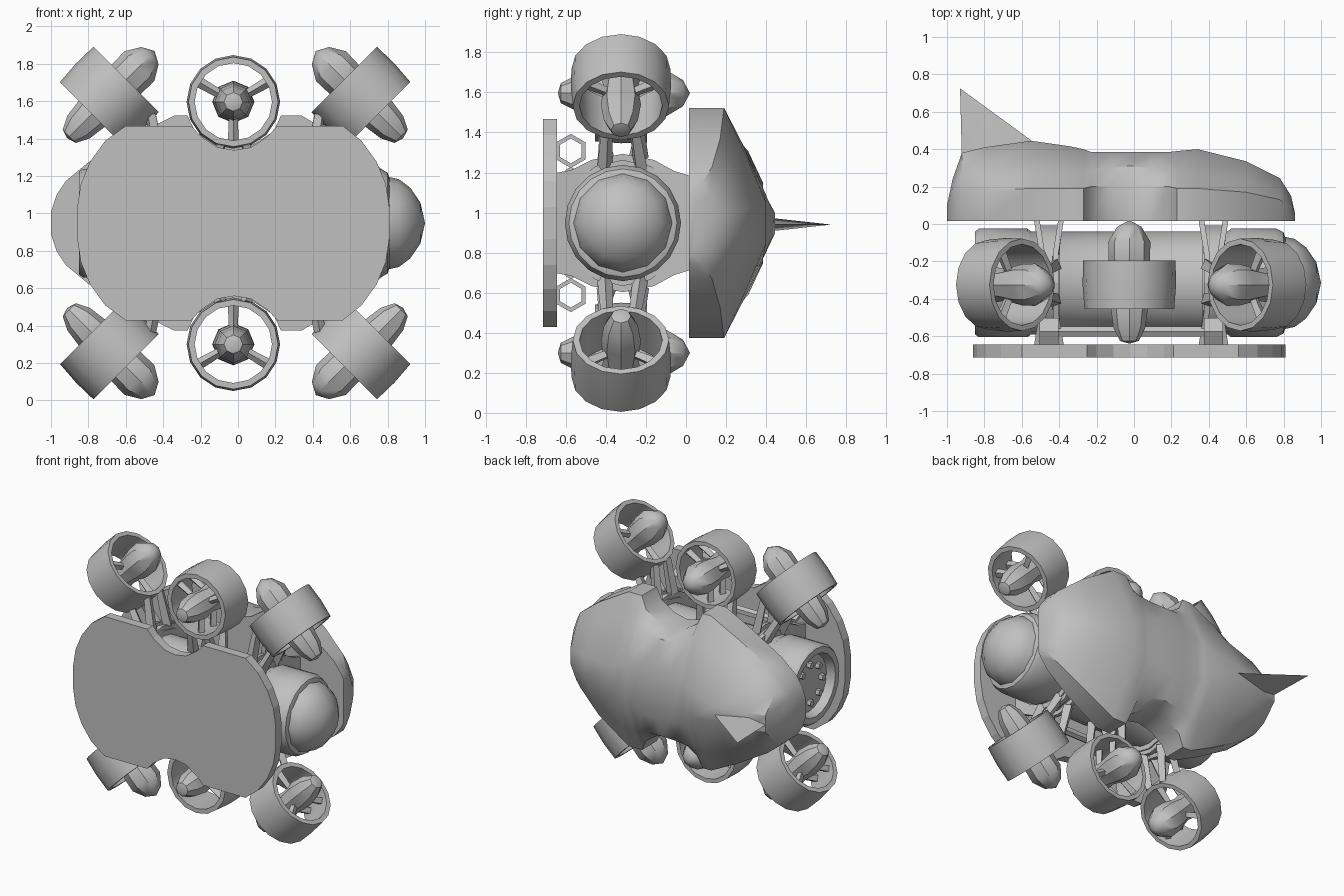
import bpy, bmesh, math
from mathutils import Vector

if "Cube" in bpy.data.objects:
    bpy.data.objects.remove(bpy.data.objects["Cube"])

grey = bpy.data.materials.new("hull grey")
grey.use_nodes = True
grey.diffuse_color = (0.53, 0.53, 0.53, 1)
grey.node_tree.nodes["Principled BSDF"].inputs["Base Color"].default_value = (0.53, 0.53, 0.53, 1)

CX, CY, CZ = -0.015, -0.315, 0.948   # centre of the pressure hull


def make(name, verts, faces, smooth=30):
    me = bpy.data.meshes.new(name)
    me.from_pydata([tuple(v) for v in verts], [], faces)
    bm = bmesh.new()
    bm.from_mesh(me)
    bmesh.ops.remove_doubles(bm, verts=bm.verts, dist=0.0005)
    bmesh.ops.recalc_face_normals(bm, faces=bm.faces)
    bm.to_mesh(me)
    bm.free()
    me.materials.append(grey)
    ob = bpy.data.objects.new(name, me)
    bpy.context.collection.objects.link(ob)
    bpy.ops.object.select_all(action="DESELECT")
    ob.select_set(True)
    bpy.context.view_layer.objects.active = ob
    bpy.ops.object.shade_smooth_by_angle(angle=math.radians(smooth))
    return ob


def loft(name, rings, smooth=30, wrap=False):
    """Skin closed rings of equal length, capped unless wrapped round."""
    n, m = len(rings[0]), len(rings)
    faces = []
    for i in range(m if wrap else m - 1):
        a, b = i * n, (i + 1) % m * n
        faces += [(a + j, a + (j + 1) % n, b + (j + 1) % n, b + j) for j in range(n)]
    if not wrap:
        faces += [tuple(range(n)), tuple(range((m - 1) * n, m * n))]
    return make(name, [v for r in rings for v in r], faces, smooth)


def lathe(name, profile, origin, axis, seg=14, wrap=False, smooth=40):
    """Turn (radius, distance) points about an axis."""
    q = Vector((0, 0, 1)).rotation_difference(Vector(axis).normalized())
    rings = []
    for r, t in profile:
        r = max(r, 0.0001)
        rings.append([Vector(origin) + q @ Vector((r * math.cos(k * math.tau / seg),
                      r * math.sin(k * math.tau / seg), t)) for k in range(seg)])
    return loft(name, rings, smooth, wrap)


def beam(name, a, b, r, r2=None, seg=4):
    d = Vector(b) - Vector(a)
    return lathe(name, [(r, 0), (r2 or r, d.length)], a, d, seg)


# Front plate: rounded ends, a notch above and below for the centre thrusters
half = [(-0.86, 0.08), (-0.84, 0.21), (-0.79, 0.33), (-0.71, 0.44), (-0.6, 0.52),
        (-0.25, 0.52), (-0.2, 0.465), (-0.11, 0.405), (-0.02, 0.39), (0.07, 0.405),
        (0.16, 0.465), (0.21, 0.52),
        (0.56, 0.52), (0.66, 0.44), (0.74, 0.33), (0.79, 0.21), (0.81, 0.08)]
outline = half + [(x, -z) for x, z in reversed(half)]
loft("front_plate", [[(x, y, CZ + z) for x, z in outline] for y in (-0.645, -0.713)], 5)

# Rear buoyancy shell: x, half height, shoulder y, mid (z, y), ridge (z, y)
stations = [
    (-1.00, 0.06, 0.06, 0.05, 0.08, 0.03, 0.10),
    (-0.97, 0.15, 0.14, 0.12, 0.19, 0.05, 0.24),
    (-0.92, 0.225, 0.17, 0.18, 0.27, 0.06, 0.38),
    (-0.80, 0.325, 0.18, 0.24, 0.29, 0.06, 0.41),
    (-0.55, 0.47, 0.19, 0.33, 0.29, 0.05, 0.445),
    (-0.34, 0.575, 0.19, 0.40, 0.28, 0.10, 0.415),
    (-0.27, 0.575, 0.19, 0.40, 0.28, 0.14, 0.40),
    (-0.23, 0.49, 0.20, 0.39, 0.285, 0.17, 0.385),
    (-0.13, 0.425, 0.20, 0.37, 0.30, 0.19, 0.385),
    (-0.02, 0.40, 0.20, 0.36, 0.31, 0.20, 0.385),
    (0.09, 0.425, 0.20, 0.37, 0.30, 0.19, 0.385),
    (0.19, 0.49, 0.20, 0.39, 0.285, 0.17, 0.385),
    (0.23, 0.575, 0.19, 0.40, 0.28, 0.14, 0.39),
    (0.34, 0.575, 0.19, 0.40, 0.27, 0.10, 0.40),
    (0.60, 0.42, 0.17, 0.29, 0.23, 0.08, 0.335),
    (0.78, 0.28, 0.13, 0.20, 0.18, 0.06, 0.245),
    (0.84, 0.20, 0.08, 0.14, 0.12, 0.05, 0.15),
    (0.86, 0.16, 0.04, 0.10, 0.05, 0.04, 0.06),
]
rings = []
for x, h, ys, zm, ym, zr, yr in stations:
    side = [(h, 0.015), (h, ys), (zm, ym), (zr, yr)]
    rings.append([(x, y, CZ + z) for z, y in side] + [(x, y, CZ - z) for z, y in reversed(side)])
loft("rear_shell", rings, 32)

# Tail fin: thin swept spike
fin_base = [(-0.92, 0.34, 0.94), (-0.78, 0.36, 0.98), (-0.54, 0.44, 0.94), (-0.78, 0.36, 0.90)]
make("tail_fin", fin_base + [(-0.93, 0.725, 0.94)],
     [(0, 1, 4), (1, 2, 4), (2, 3, 4), (3, 0, 4), (0, 1, 2, 3)])

# Pressure hull with end collars and a recessed rear end
lathe("pressure_hull", [(0, -0.79), (0.21, -0.79), (0.23, -0.85), (0.275, -0.85), (0.29, -0.83),
                        (0.29, -0.57), (0.275, -0.55), (0.275, 0.5), (0.29, 0.52), (0.29, 0.76),
                        (0.27, 0.8), (0.24, 0.81), (0, 0.81)], (0, CY, CZ), (1, 0, 0), 20)
lathe("view_dome", [(0.25, 0.79), (0.235, 0.86), (0.19, 0.92), (0.11, 0.975), (0, 1.0)],
      (0, CY, CZ), (1, 0, 0), 12)
for k in range(8):
    a = k * math.tau / 8
    c = Vector((-0.82, CY + 0.14 * math.cos(a), CZ + 0.14 * math.sin(a)))
    beam("end_cap_bolt", c, c + Vector((0.05, 0, 0)), 0.025, seg=5)

# Frames: paired web plates that splay from the hull to the shell and front plate
web_half = [(0.02, 0.10), (0.02, 0.235), (-0.06, 0.26), (-0.16, 0.315), (CY, 0.345),
            (-0.47, 0.315), (-0.57, 0.265), (-0.65, 0.25), (-0.65, 0.10)]
web = web_half + [(y, -z) for y, z in reversed(web_half)]


def hull_point(y, z):
    d = Vector((y - CY, z)).normalized() * 0.265
    return CY + d.x, d.y


inner = [hull_point(y, z) for y, z in web]
for fx in (-0.455, 0.425):
    for s in (-1, 1):
        loft("frame_web", [[(fx + s * (0.035 + 0.16 * max(0, abs(y - CY) - 0.15)) + w, y, CZ + z)
                            for y, z in pts]
                           for pts, w in ((web, -0.015), (web, 0.015), (inner, 0.015), (inner, -0.015))],
             20, wrap=True)
        lathe("open_clamp", [(0.085, -0.05), (0.085, 0.05), (0.062, 0.05), (0.062, -0.05)],
              (fx, -0.575, CZ + s * 0.36), (1, 0, 0), 6, wrap=True, smooth=20)
    lathe("frame_hoop", [(0.26, -0.06), (0.315, -0.06), (0.315, 0.06), (0.26, 0.06)],
          (fx, CY, CZ), (1, 0, 0), 14, wrap=True)
for s in (-1, 1):
    beam("cross_rail", (-0.455, -0.575, CZ + s * 0.25), (0.425, -0.575, CZ + s * 0.25), 0.03, seg=6)


def thruster(centre, axis, inward, foot):
    """Ducted thruster: duct, pod, three spokes, twin mounting struts."""
    c, ax, inn = Vector(centre), Vector(axis).normalized(), Vector(inward).normalized()
    side = ax.cross(inn)
    lathe("thruster_duct", [(0.24, -0.13), (0.25, 0), (0.247, 0.13), (0.217, 0.13),
                            (0.212, 0), (0.207, -0.13)], c, ax, 16, wrap=True)
    lathe("thruster_pod", [(0, -0.315), (0.05, -0.3), (0.085, -0.23), (0.1, -0.12), (0.085, 0),
                           (0.11, 0.13), (0.113, 0.23), (0.065, 0.31), (0, 0.345)], c, ax, 8, smooth=35)
    for k in range(3):
        a = k * math.tau / 3
        d = inn * math.cos(a) + side * math.sin(a)
        for t in (-0.07, 0.07):
            beam("thruster_spoke", c + d * 0.05 + ax * t, c + d * 0.225 + ax * t, 0.022, 0.03)
    for t in (-0.09, 0.09):
        for w in (-0.07, 0.07):
            beam("thruster_mount", c + inn * 0.225 + ax * t + side * w,
                 Vector(foot) + ax * t * 0.5 + side * w * 1.3, 0.03, 0.04)


# Upper and lower thrusters: one centre pair facing the front, four angled corners
for s in (-1, 1):
    thruster((-0.025, -0.325, CZ + s * 0.648), (0, 1, 0), (0, 0, -s), (-0.025, CY, CZ + s * 0.25))
    for t in (-1, 1):
        thruster((CX + t * 0.675, -0.325, CZ + s * 0.676), (-t, 0, s), (-t, 0, -s),
                 (CX + t * 0.44, CY, CZ + s * 0.29))
